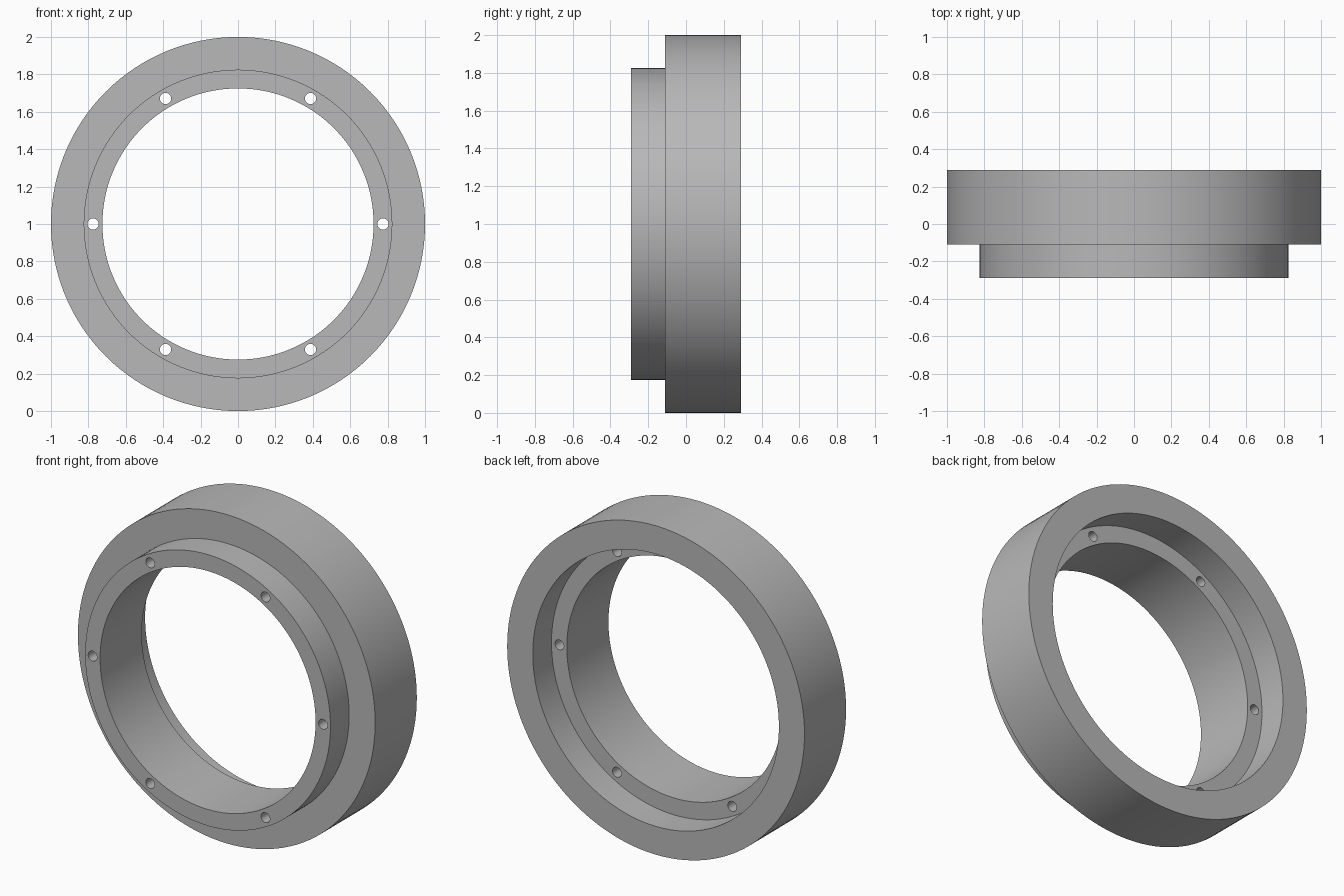
import bpy, bmesh
from math import radians, sin, cos, tau
from mathutils import Matrix, Vector

if "Cube" in bpy.data.objects:
    bpy.data.objects.remove(bpy.data.objects["Cube"], do_unlink=True)

SEGMENTS = 128
CENTRE_Z = 1.0
HOLE_COUNT = 6
HOLE_CIRCLE = 0.775
HOLE_RADIUS = 0.03

grey = bpy.data.materials.new("plain grey")
grey.use_nodes = True
colour = (0.48, 0.48, 0.48, 1)
grey.diffuse_color = colour
grey.node_tree.nodes["Principled BSDF"].inputs["Base Color"].default_value = colour


def finish(name, bm):
    bmesh.ops.recalc_face_normals(bm, faces=bm.faces)
    mesh = bpy.data.meshes.new(name)
    bm.to_mesh(mesh)
    bm.free()
    mesh.materials.append(grey)
    obj = bpy.data.objects.new(name, mesh)
    bpy.context.collection.objects.link(obj)
    return obj


# Stepped flange ring: (radius, y) profile turned about the y axis
profile = [(0.725, -0.29), (0.825, -0.29), (0.825, -0.11), (1.0, -0.11),
           (1.0, 0.29), (0.828, 0.29), (0.828, 0.11), (0.725, 0.11)]
bm = bmesh.new()
rings = []
for i in range(SEGMENTS):
    a = tau * i / SEGMENTS
    rings.append([bm.verts.new((r * cos(a), y, CENTRE_Z + r * sin(a)))
                  for r, y in profile])
for i, ring in enumerate(rings):
    after = rings[(i + 1) % SEGMENTS]
    for j in range(len(profile)):
        k = (j + 1) % len(profile)
        bm.faces.new((ring[j], ring[k], after[k], after[j]))
flange = finish("flange_ring", bm)

# Bolt hole cutters, evenly spaced on the hole circle
bm = bmesh.new()
for i in range(HOLE_COUNT):
    a = tau * i / HOLE_COUNT
    place = Vector((HOLE_CIRCLE * cos(a), 0, CENTRE_Z + HOLE_CIRCLE * sin(a)))
    bmesh.ops.create_cone(
        bm, cap_ends=True, segments=32, radius1=HOLE_RADIUS,
        radius2=HOLE_RADIUS, depth=1,
        matrix=Matrix.Translation(place) @ Matrix.Rotation(radians(90), 4, "X"))
cutter = finish("bolt_hole_cutter", bm)
cutter.hide_render = True

# Drill the holes, then remove the cutter
drill = flange.modifiers.new("bolt_holes", "BOOLEAN")
drill.operation = "DIFFERENCE"
drill.solver = "EXACT"
drill.object = cutter
bpy.context.view_layer.objects.active = flange
flange.select_set(True)
bpy.ops.object.modifier_apply(modifier=drill.name)
bpy.data.objects.remove(cutter, do_unlink=True)

# Smooth curved walls with crisp edges
bpy.ops.object.shade_smooth_by_angle(angle=radians(30))
